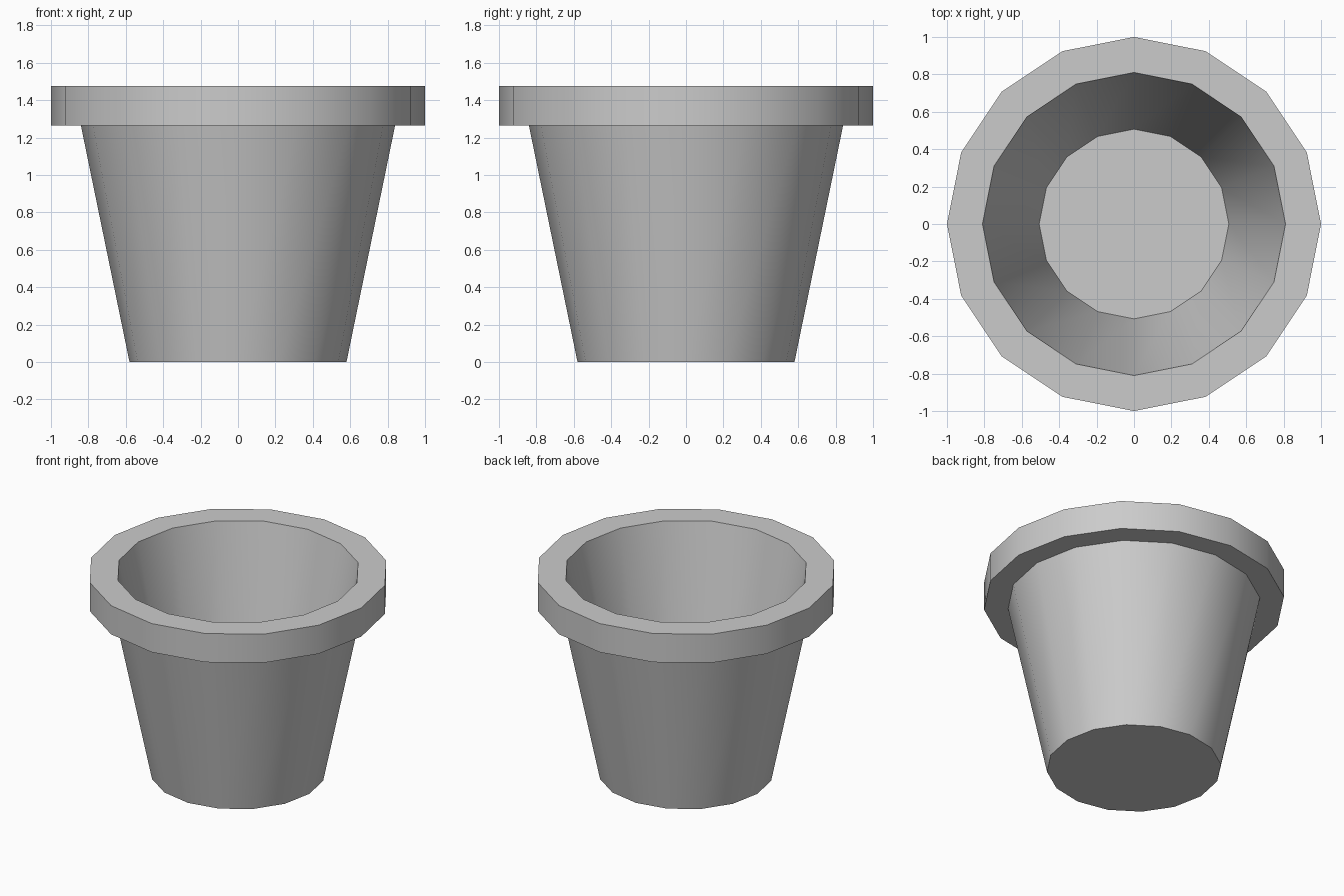
import bpy
import bmesh
from math import radians
from mathutils import Vector

cube = bpy.data.objects.get("Cube")
if cube:
    bpy.data.objects.remove(cube, do_unlink=True)

# Plain grey material
GREY = (0.6, 0.6, 0.6, 1.0)
grey = bpy.data.materials.new("grey")
grey.use_nodes = True
grey.diffuse_color = GREY
grey.node_tree.nodes["Principled BSDF"].inputs["Base Color"].default_value = GREY

SIDES = 16


def lathe(name, profile):
    """Spin a (radius, height) profile around z into a closed body."""
    bm = bmesh.new()
    verts = [bm.verts.new((r, 0, z)) for r, z in profile]
    edges = [bm.edges.new(pair) for pair in zip(verts, verts[1:])]
    bmesh.ops.spin(bm, geom=verts + edges, cent=(0, 0, 0), axis=(0, 0, 1),
                   angle=radians(360), steps=SIDES, use_merge=True)
    bmesh.ops.remove_doubles(bm, verts=bm.verts, dist=0.0001)
    # Close the underside and the inner floor
    bmesh.ops.holes_fill(bm, edges=[e for e in bm.edges if e.is_boundary], sides=0)
    bmesh.ops.recalc_face_normals(bm, faces=bm.faces)
    mesh = bpy.data.meshes.new(name)
    bm.to_mesh(mesh)
    bm.free()
    mesh.materials.append(grey)
    obj = bpy.data.objects.new(name, mesh)
    bpy.context.collection.objects.link(obj)
    bpy.ops.object.select_all(action="DESELECT")
    obj.select_set(True)
    bpy.context.view_layer.objects.active = obj
    bpy.ops.object.shade_smooth_by_angle(angle=radians(30))
    return obj


# Tapered pot: outer wall, overhanging rim, inner wall down to the floor
lathe("flower_pot", [
    (0.58, 0.0), (0.84, 1.265),
    (1.0, 1.265), (1.0, 1.475),
    (0.81, 1.475), (0.507, 0.04),
])
